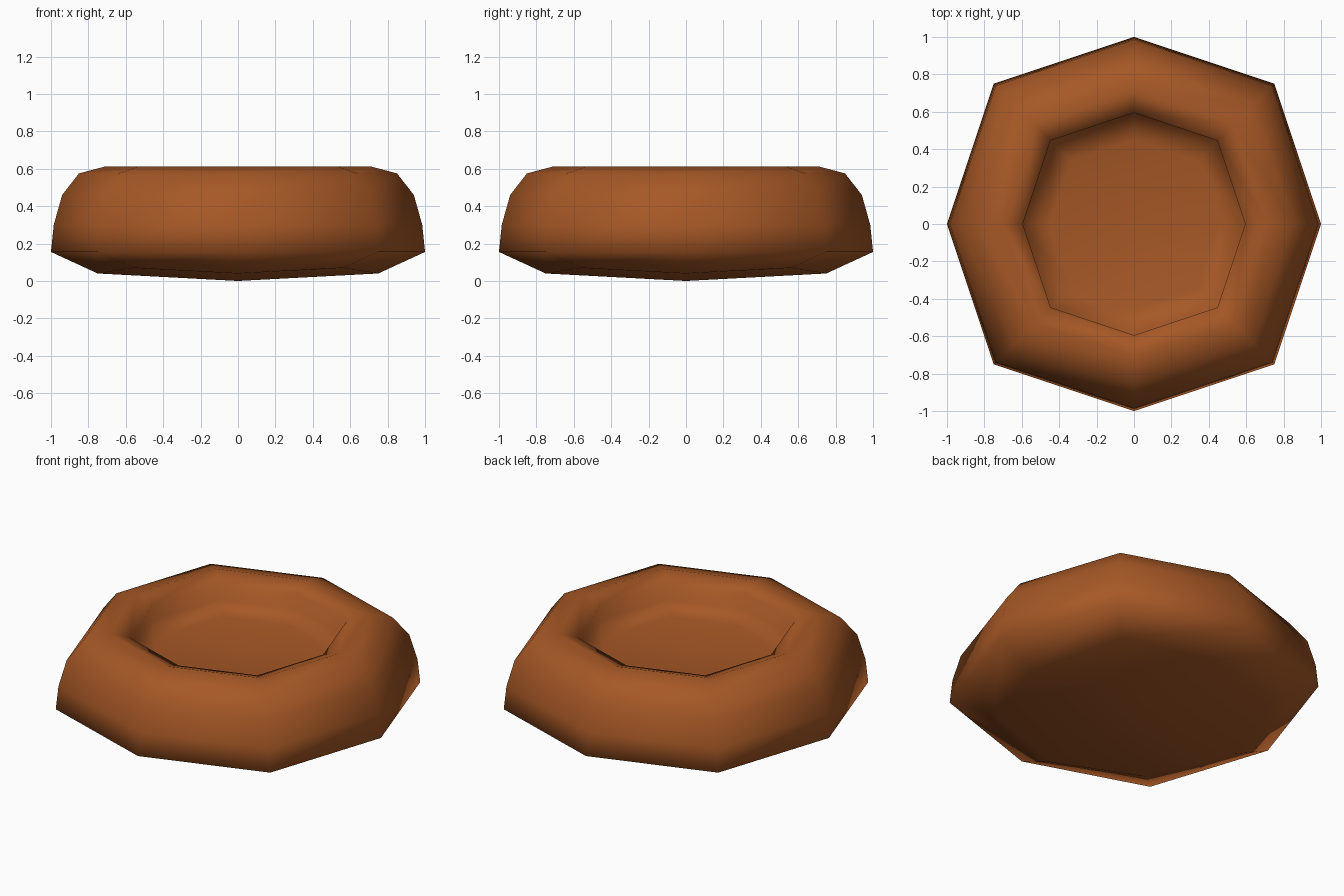
import bpy, bmesh
from math import pi, cos, sin

cube = bpy.data.objects.get("Cube")
if cube:
    bpy.data.objects.remove(cube, do_unlink=True)

# Colour
brown = bpy.data.materials.new("baked_brown")
brown.use_nodes = True
colour = (0.38, 0.097, 0.019, 1)
brown.diffuse_color = colour
shader = next(n for n in brown.node_tree.nodes if n.type == 'BSDF_PRINCIPLED')
shader.inputs["Base Color"].default_value = colour
shader.inputs["Roughness"].default_value = 0.8

SIDES = 8
DIAGONAL = 0.75 * 2 ** 0.5   # corner radius relative to the axis radius

# Profile from underside to hollow: radius, height, extra height at corners
profile = [
    (0.75, 0.04, 0.03),   # underside
    (1.00, 0.155, 0),     # widest edge
    (0.985, 0.30, 0),
    (0.94, 0.46, 0),
    (0.85, 0.575, 0),
    (0.71, 0.612, 0),     # crown
    (0.595, 0.573, 0),    # inner lip
    (0.60, 0.47, 0),      # hollow wall
    (0.45, 0.435, 0),     # hollow floor
]

bm = bmesh.new()


def ring(radius, z, lift):
    verts = []
    for i in range(SIDES):
        corner = i % 2
        r = radius * (DIAGONAL if corner else 1)
        a = 2 * pi * i / SIDES
        verts.append(bm.verts.new((r * cos(a), r * sin(a), z + lift * corner)))
    return verts


def cap(verts, z):
    # four quads meeting at a centre point
    centre = bm.verts.new((0, 0, z))
    for i in range(0, SIDES, 2):
        bm.faces.new((centre, verts[i], verts[i + 1], verts[(i + 2) % SIDES]))


rings = [ring(*p) for p in profile]
for low, high in zip(rings, rings[1:]):
    for i in range(SIDES):
        j = (i + 1) % SIDES
        bm.faces.new((low[i], low[j], high[j], high[i]))
cap(rings[0], 0)
cap(rings[-1], 0.425)
bmesh.ops.recalc_face_normals(bm, faces=bm.faces)
for face in bm.faces:
    face.smooth = True

# Rounded body with a shallow hollow
mesh = bpy.data.meshes.new("hollowed_bun")
bm.to_mesh(mesh)
bm.free()
mesh.materials.append(brown)
bun = bpy.data.objects.new("hollowed_bun", mesh)
bpy.context.collection.objects.link(bun)
